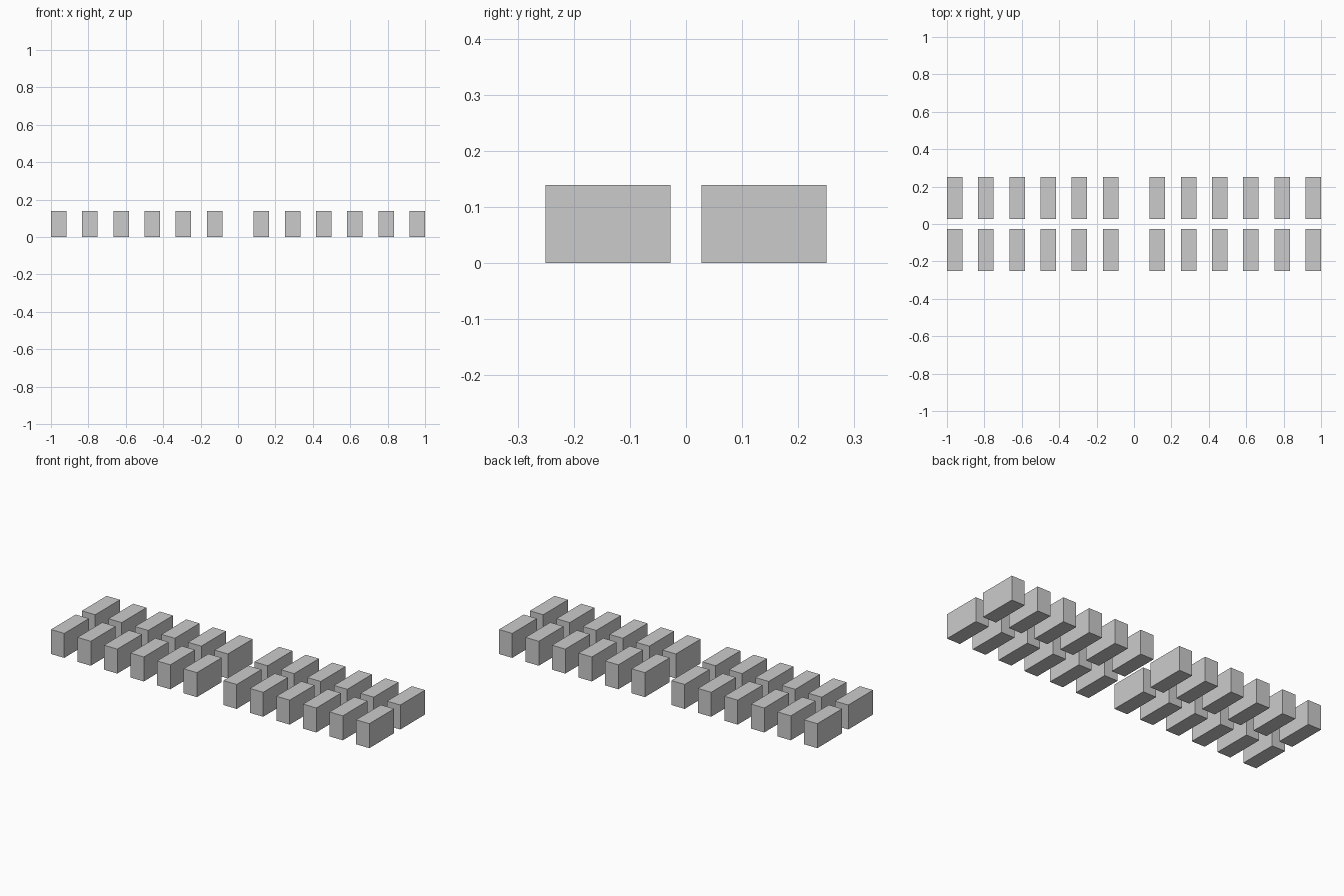
import bpy

if "Cube" in bpy.data.objects:
    bpy.data.objects.remove(bpy.data.objects["Cube"])

U = 1 / 36                      # base module
W, D, H = 3 * U, 8 * U, 5 * U   # block width, depth, height
PITCH = 6 * U
GAP_Y = U                       # half of the aisle between rows
PER_SIDE = 6


def block(name, x, y):
    bpy.ops.mesh.primitive_cube_add(size=1, location=(x, y, H / 2))
    ob = bpy.context.object
    ob.name = name
    ob.scale = (W, D, H)
    bpy.ops.object.transform_apply(location=False, rotation=False, scale=True)


# Two rows of blocks, mirrored about the wider central gap
for row, sy in (("front", -1), ("back", 1)):
    for side, sx in (("left", -1), ("right", 1)):
        for i in range(PER_SIDE):
            x = sx * (1 - W / 2 - i * PITCH)
            block(f"{row}_{side}_block_{i + 1}", x, sy * (GAP_Y + D / 2))
